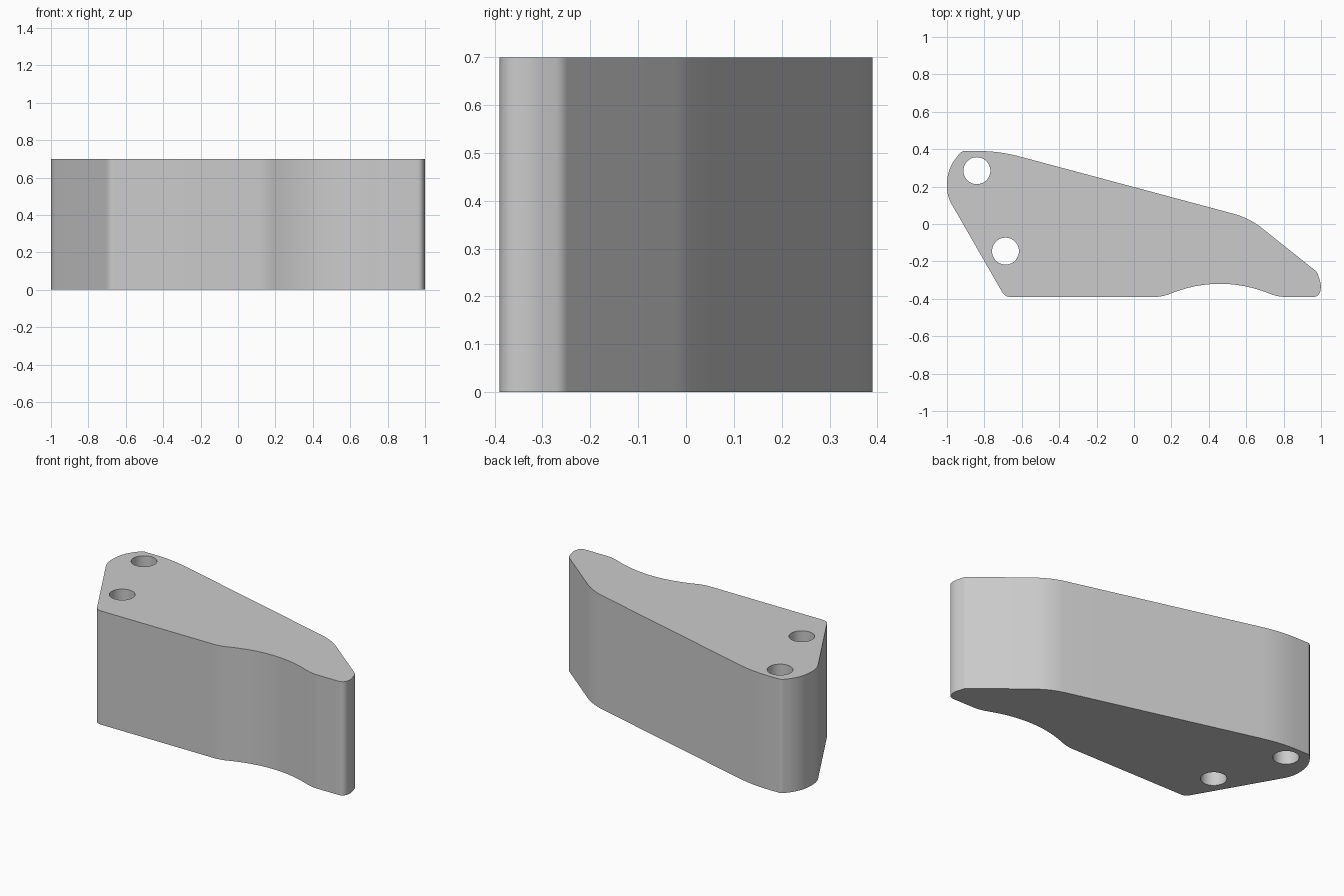
import bpy
import bmesh
import math
from mathutils import Vector

old = bpy.data.objects.get("Cube")
if old:
    bpy.data.objects.remove(old, do_unlink=True)

HEIGHT = 0.70
HOLE_RADIUS = 0.072

# Outline corners: x, y, distance trimmed on each side for rounding
CORNERS = [
    (-0.69, -0.39, 0.03),
    (0.15, -0.39, 0.045),
    (0.46, -0.267, 0.285),   # shallow concave scoop
    (0.77, -0.39, 0.045),
    (0.99, -0.39, 0.035),
    (1.002, -0.33, 0.025),
    (0.98, -0.258, 0.015),
    (0.617, 0.032, 0.09),
    (-0.72, 0.39, 0.11),
    (-0.92, 0.39, 0.015),
    (-1.0, 0.30, 0.09),
    (-1.0, 0.15, 0.05),
]
HOLES = [(-0.84, 0.285), (-0.687, -0.145)]


def rounded_outline(corners, steps=12):
    """Replace every corner by a smooth curve between its trimmed sides."""
    points = []
    for i, (x, y, trim) in enumerate(corners):
        corner = Vector((x, y, 0))
        before = Vector((*corners[i - 1][:2], 0))
        after = Vector((*corners[(i + 1) % len(corners)][:2], 0))
        start = corner + (before - corner).normalized() * trim
        end = corner + (after - corner).normalized() * trim
        for k in range(steps + 1):
            t = k / steps
            points.append(start * (1 - t) ** 2 + corner * 2 * t * (1 - t) + end * t * t)
    return points


def circle(cx, cy, radius, sides=48):
    return [Vector((cx + radius * math.cos(math.tau * k / sides),
                    cy + radius * math.sin(math.tau * k / sides), 0))
            for k in range(sides)]


def add_loop(bm, points):
    verts = [bm.verts.new(p) for p in points]
    return [bm.edges.new((verts[i - 1], verts[i])) for i in range(len(verts))]


# Flat plate with two holes, pulled up to full height
bm = bmesh.new()
edges = add_loop(bm, rounded_outline(CORNERS))
for cx, cy in HOLES:
    edges += add_loop(bm, circle(cx, cy, HOLE_RADIUS))
bmesh.ops.triangle_fill(bm, edges=edges, use_beauty=True, use_dissolve=False)
extruded = bmesh.ops.extrude_face_region(bm, geom=bm.faces[:], use_keep_orig=True)
top_verts = [g for g in extruded["geom"] if isinstance(g, bmesh.types.BMVert)]
bmesh.ops.translate(bm, verts=top_verts, vec=(0, 0, HEIGHT))
bmesh.ops.recalc_face_normals(bm, faces=bm.faces[:])
mesh = bpy.data.meshes.new("bracket_body")
bm.to_mesh(mesh)
bm.free()

body = bpy.data.objects.new("bracket_body", mesh)
bpy.context.collection.objects.link(body)

# Plain grey material
grey = bpy.data.materials.new("light_grey")
grey.use_nodes = True
colour = (0.6, 0.6, 0.6, 1)
grey.diffuse_color = colour
for node in grey.node_tree.nodes:
    if node.type == "BSDF_PRINCIPLED":
        node.inputs["Base Color"].default_value = colour
mesh.materials.append(grey)

# Smooth walls with crisp rims
bpy.ops.object.select_all(action="DESELECT")
body.select_set(True)
bpy.context.view_layer.objects.active = body
bpy.ops.object.shade_smooth_by_angle(angle=math.radians(30))
